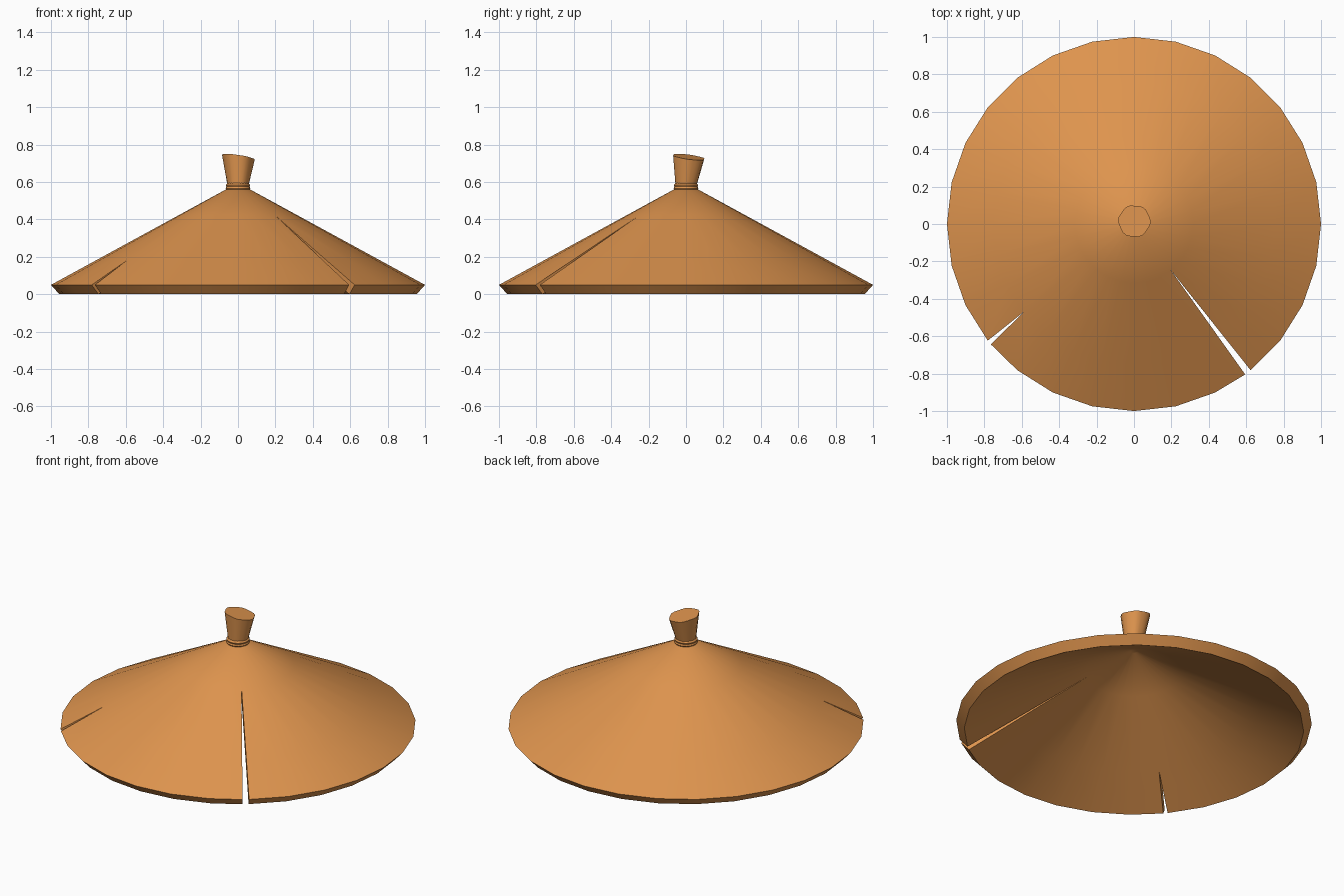
import bpy, bmesh, math

if "Cube" in bpy.data.objects:
    bpy.data.objects.remove(bpy.data.objects["Cube"])

mat = bpy.data.materials.new("straw tan")
mat.diffuse_color = (0.73, 0.296, 0.076, 1)
mat.use_nodes = True
mat.node_tree.nodes["Principled BSDF"].inputs["Base Color"].default_value = mat.diffuse_color


def finish(bm, name):
    bmesh.ops.recalc_face_normals(bm, faces=bm.faces[:])
    me = bpy.data.meshes.new(name)
    bm.to_mesh(me)
    bm.free()
    ob = bpy.data.objects.new(name, me)
    bpy.context.collection.objects.link(ob)
    me.materials.append(mat)
    bpy.context.view_layer.objects.active = ob
    bpy.ops.object.select_all(action='DESELECT')
    ob.select_set(True)
    bpy.ops.object.shade_smooth_by_angle(angle=math.radians(30))
    return ob


# Conical shell: 28 sides, thick wall, two tapering radial slits
N = 28
RINGS = [0.065, 0.316, 0.754, 1.0]
# column index: (ring of the tip, which side is moved, angle at the rim)
SLITS = {24: (1, 'end', math.radians(2.1)), 17: (2, 'start', math.radians(1.5))}

bm = bmesh.new()
cache, inner = {}, {}


def shell_vert(ring, col, side):
    """side: 'start' or 'end' of the wedge that uses this column."""
    col %= N
    r = RINGS[ring]
    ang = 2 * math.pi * col / N
    key = (ring, col)
    if col in SLITS and ring > SLITS[col][0]:
        tip, moved, gap = SLITS[col]
        key = (ring, col, side)
        if side == moved:
            rt = RINGS[tip]
            ang += (gap if side == 'start' else -gap) * (r - rt) / (1 - rt) / r
    if key not in cache:
        z = 0.05 + 0.5455 * (1 - r)
        c, s = math.cos(ang), math.sin(ang)
        v = bm.verts.new((r * c, r * s, z))
        cache[key] = v
        inner[v] = bm.verts.new(((r - 0.045) * c, (r - 0.045) * s, z - 0.05))
    return cache[key]


outer_faces = []
for c in range(N):
    for k in range(len(RINGS) - 1):
        outer_faces.append(bm.faces.new([
            shell_vert(k, c, 'start'), shell_vert(k + 1, c, 'start'),
            shell_vert(k + 1, c + 1, 'end'), shell_vert(k, c + 1, 'end')]))
# crown cap, then the inner skin and the walls along every open edge
outer_faces.append(bm.faces.new([cache[(0, c)] for c in range(N)]))
open_edges = [e for e in bm.edges if len(e.link_faces) == 1]
for f in outer_faces:
    bm.faces.new([inner[v] for v in reversed(f.verts)])
for e in open_edges:
    a, b = e.verts
    bm.faces.new([a, b, inner[b], inner[a]])
finish(bm, "hat_shell")


def lathe(name, sides, rings):
    """rings: functions of angle giving a point."""
    bm = bmesh.new()
    rows = [[bm.verts.new(fn(2 * math.pi * i / sides)) for i in range(sides)]
            for fn in rings]
    for lo, hi in zip(rows, rows[1:]):
        for i in range(sides):
            j = (i + 1) % sides
            bm.faces.new([lo[i], lo[j], hi[j], hi[i]])
    bm.faces.new(rows[0])
    bm.faces.new(rows[-1])
    return finish(bm, name)


def circle(r, z):
    return lambda a: (r * math.cos(a), r * math.sin(a), z)


# Binding bead around the foot of the tuft
lathe("binding_ring", 20, [circle(0.06, 0.555), circle(0.066, 0.566),
                           circle(0.062, 0.575), circle(0.066, 0.584),
                           circle(0.057, 0.594)])


# Flaring tuft with a lobed, tilted top
def tuft_top(a):
    r = 0.085 + 0.003 * math.cos(6 * a + 0.5)
    x, y = r * math.cos(a) + 0.002, r * math.sin(a) + 0.015
    return (x, y, 0.736 - 0.15 * x - 0.13 * y)


lathe("top_tuft", 24, [circle(0.056, 0.58), tuft_top])
